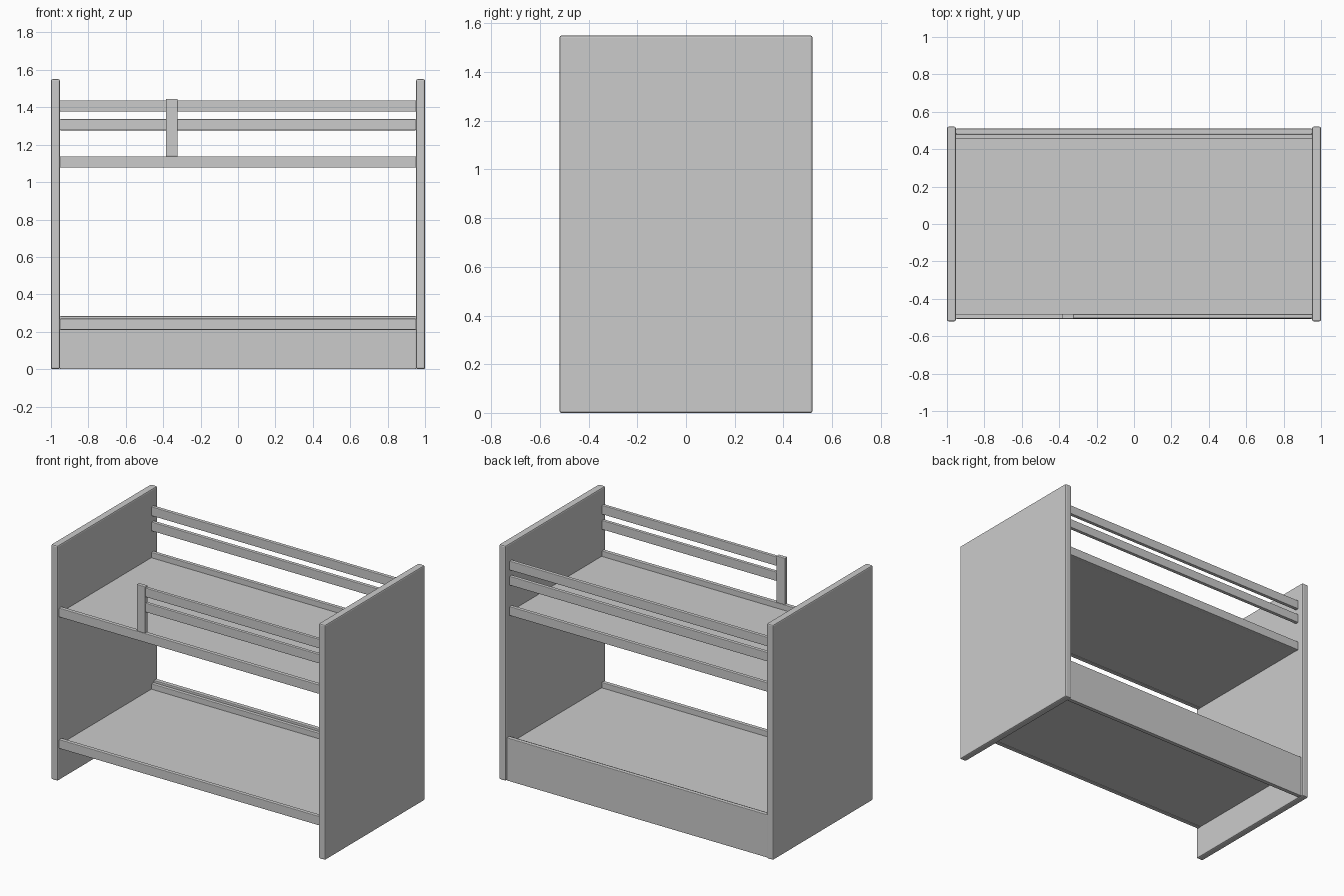
import bpy, bmesh

if "Cube" in bpy.data.objects:
    bpy.data.objects.remove(bpy.data.objects["Cube"])


def board(name, x, y, z, bevel=0.004):
    """Box from (min, max) ranges with lightly eased edges."""
    bm = bmesh.new()
    bmesh.ops.create_cube(bm, size=1)
    for v in bm.verts:
        v.co = [r[0] if c < 0 else r[1] for c, r in zip(v.co, (x, y, z))]
    mesh = bpy.data.meshes.new(name)
    bm.to_mesh(mesh)
    bm.free()
    ob = bpy.data.objects.new(name, mesh)
    bpy.context.collection.objects.link(ob)
    if bevel:
        mod = ob.modifiers.new("eased_edges", 'BEVEL')
        mod.width = bevel
        mod.segments = 2
    return ob


INNER = 0.952            # inner face of the end panels
SPAN = (-INNER, INNER)
FRONT = (-0.507, -0.48)
BACK = (0.456, 0.481)

# End panels
for side, x in (("left", (-1, -INNER)), ("right", (INNER, 1))):
    board(side + "_end_panel", x, (-0.52, 0.52), (0, 1.55), 0.008)

# Two bunks: side rails and mattress base
for level, z in (("lower", 0.21), ("upper", 1.077)):
    board(level + "_front_bed_rail", SPAN, FRONT, (z, z + 0.06))
    board(level + "_back_bed_rail", SPAN, BACK, (z, z + 0.06))
    board(level + "_mattress_base", SPAN, (FRONT[1], BACK[0]), (z + 0.004, z + 0.024), 0)

# Panel closing the back below the lower bunk
board("lower_back_panel", SPAN, (0.481, 0.51), (0, 0.283))

# Guard rails and the front guard post
for level, z in (("lower", 1.277), ("upper", 1.377)):
    board(level + "_back_guard_rail", SPAN, BACK, (z, z + 0.06))
    board(level + "_front_guard_rail", (-0.325, INNER), (-0.505, -0.482), (z, z + 0.06))
board("front_guard_post", (-0.385, -0.323), FRONT, (1.137, 1.445))
